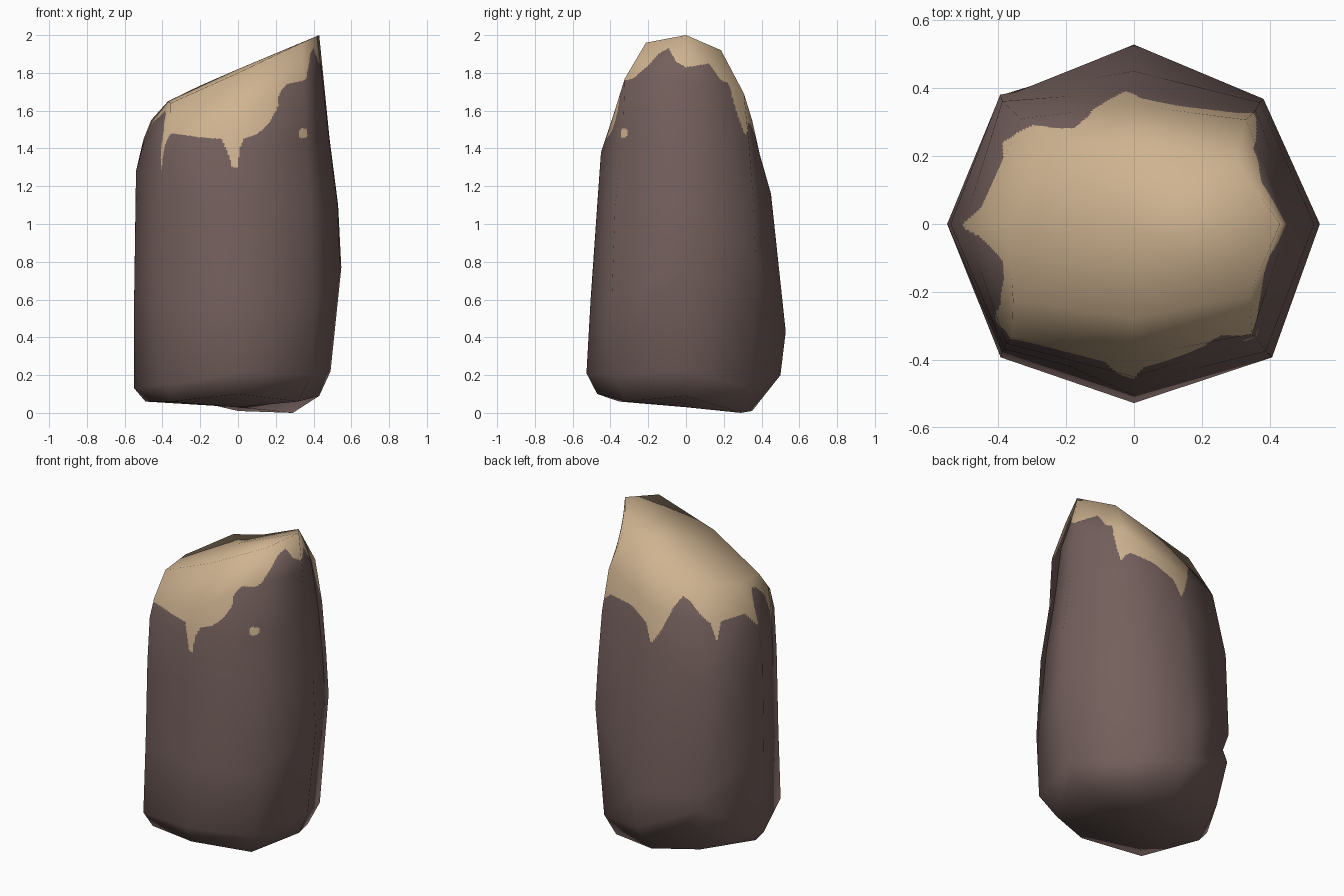
import bpy, bmesh, math
from mathutils import Vector

if "Cube" in bpy.data.objects:
    bpy.data.objects.remove(bpy.data.objects["Cube"])

# Eight side profiles (radius, height, optional angle), from the bottom edge up to the top rim
PROFILES = [
    [(.43, .09), (.49, .22), (.547, .77), (.53, 1.1), (.485, 1.45), (.455, 1.75), (.43, 2.0)],   # right
    [(.41, .00), (.48, .13), (.53, .82), (.515, 1.1), (.49, 1.42), (.45, 1.69), (.35, 1.92)],    # back right
    [(.35, .01), (.50, .20), (.528, .43), (.45, 1.16), (.39, 1.37), (.35, 1.55), (.25, 1.78)],   # back
    [(.48, .09), (.54, .37), (.515, .46), (.548, .56), (.53, 1.1), (.455, 1.5), (.32, 1.73, 50)],  # back left
    [(.49, .06), (.55, .13), (.55, .60), (.54, 1.28), (.50, 1.45), (.46, 1.55), (.37, 1.65)],    # left
    [(.50, .06), (.555, .15), (.54, .60), (.53, 1.1), (.515, 1.38), (.49, 1.50), (.42, 1.64)],   # front left
    [(.47, .10), (.527, .21), (.505, .60), (.47, 1.1), (.45, 1.38), (.39, 1.56), (.28, 1.80)],   # front
    [(.45, .06), (.55, .20), (.565, .60), (.54, 1.1), (.49, 1.45), (.475, 1.77), (.40, 1.96)],   # front right
]
# Angle of the diagonal corners in each ring (the top is narrower front to back)
DIAGONAL = [45, 45, 44, 44, 43, 43, 32]

# Lower edge of the sandy cap with its drips: (angle in degrees, height)
EDGE = [(0, 1.83), (9, 1.84), (18, 1.85), (27, 1.76), (32, 1.75), (38, 1.55), (41, 1.47),
        (47, 1.54), (68, 1.52), (87, 1.45), (94, 1.34), (102, 1.42), (113, 1.57), (122, 1.64),
        (129, 1.62), (144, 1.5), (148, 1.39), (153, 1.5), (174, 1.51), (181, 1.42), (185, 1.54),
        (196, 1.6), (203, 1.58), (211, 1.5), (215, 1.28), (219, 1.43), (224, 1.48), (240, 1.46),
        (258, 1.45), (263, 1.38), (266, 1.3), (270, 1.3), (271, 1.4), (274, 1.45), (285, 1.48),
        (293, 1.53), (300, 1.61), (302, 1.69), (308, 1.74), (322, 1.77), (332, 1.84), (339, 1.9),
        (347, 1.93), (353, 1.86), (360, 1.83)]
SPOT = Vector((.34, -.32, 1.48))


def edge_height(x, y):
    a = math.degrees(math.atan2(y, x)) % 360
    for (a0, z0), (a1, z1) in zip(EDGE, EDGE[1:]):
        if a <= a1:
            return z0 + (z1 - z0) * (a - a0) / (a1 - a0)
    return EDGE[-1][1]


def is_sand(f):
    c = f.calc_center_median()
    on_top = c.z > 1.55 and f.normal.z > .8
    return on_top or c.z > edge_height(c.x, c.y) or (c - SPOT).length < .032


def material(name, rgb):
    m = bpy.data.materials.new(name)
    m.diffuse_color = (*rgb, 1)
    m.use_nodes = True
    m.node_tree.nodes["Principled BSDF"].inputs["Base Color"].default_value = m.diffuse_color
    return m


# Coarse boulder: rings of eight corners closed by two fans
bm = bmesh.new()
layer = bm.verts.layers.float_vector.new("smooth")
rings = []
for j, diag in enumerate(DIAGONAL):
    ring = []
    for k, prof in enumerate(PROFILES):
        r, z, *own = prof[j]
        a = math.radians(45 * k)
        x, y = math.cos(a), math.sin(a)
        if k % 2:
            d = math.radians(own[0] if own else diag)
            x, y = math.copysign(math.cos(d), x), math.copysign(math.sin(d), y)
        ring.append(bm.verts.new((r * x, r * y, z)))
    rings.append(ring)
bottom = bm.verts.new((0, 0, .03))
top = bm.verts.new((0, 0, 1.82))
fine = set()
for k in range(8):
    n = (k + 1) % 8
    bm.faces.new((bottom, rings[0][n], rings[0][k]))
    bm.faces.new((top, rings[-1][k], rings[-1][n]))
    for j in range(len(rings) - 1):
        f = bm.faces.new((rings[j][k], rings[j][n], rings[j + 1][n], rings[j + 1][k]))
        if j >= 3:
            fine.update(f.edges)

# Keep the soft coarse shading while the drip zone is cut finely
bm.normal_update()
for v in bm.verts:
    v[layer] = v.normal
bmesh.ops.subdivide_edges(bm, edges=list(fine), cuts=40, use_grid_fill=True)
bmesh.ops.triangulate(bm, faces=[f for f in bm.faces if len(f.verts) > 4])
bm.normal_update()

# Sandy cap above the drip edge, plus one stray spot
for f in bm.faces:
    f.smooth = True
    f.material_index = int(is_sand(f))

normals = [Vector(v[layer]).normalized() for v in bm.verts]
bm.verts.layers.float_vector.remove(layer)
mesh = bpy.data.meshes.new("boulder")
bm.to_mesh(mesh)
bm.free()
mesh.materials.append(material("brown stone", (.175, .117, .108)))
mesh.materials.append(material("pale sand", (.62, .45, .28)))
mesh.normals_split_custom_set_from_vertices(normals)
bpy.context.collection.objects.link(bpy.data.objects.new("boulder", mesh))
